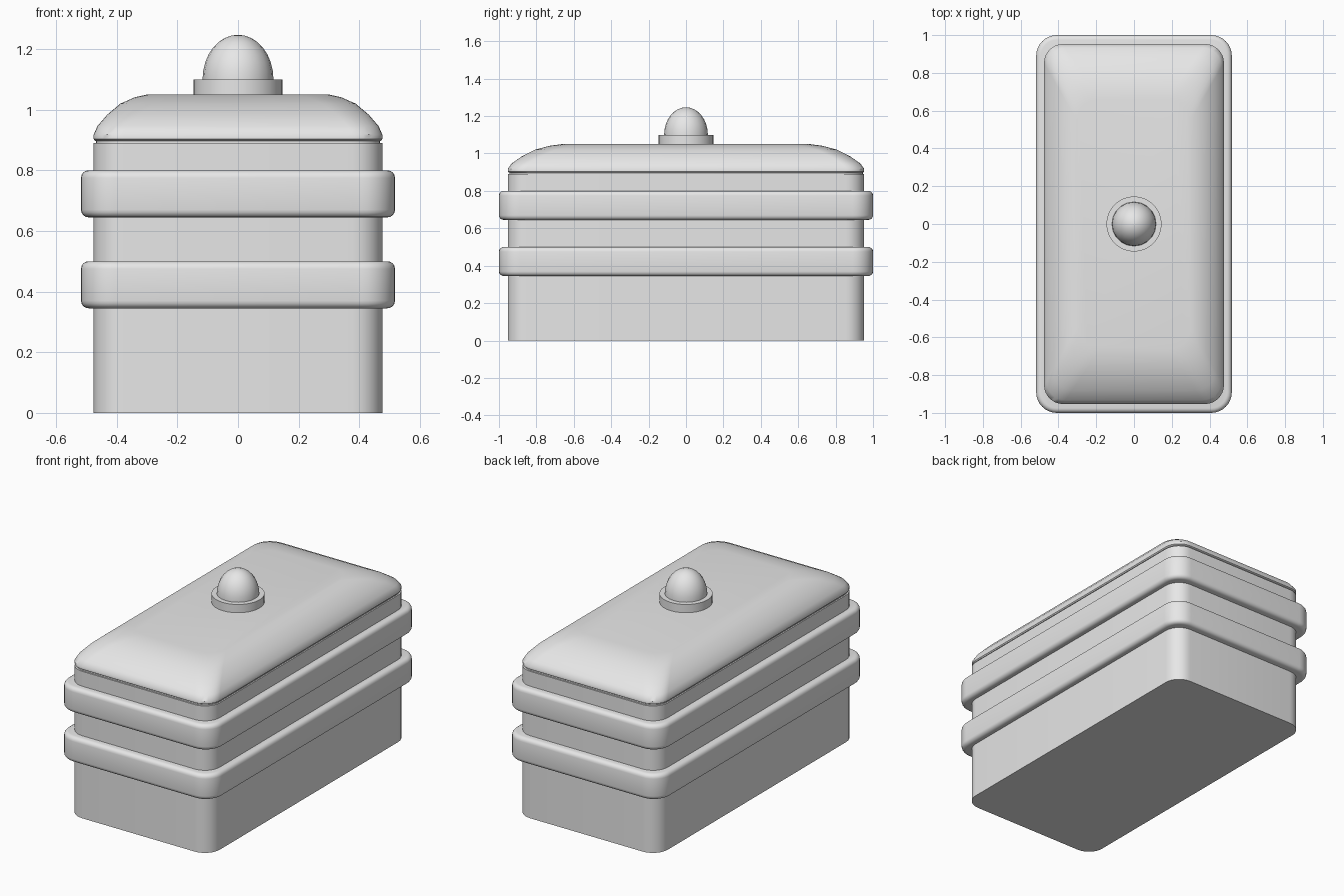
import bpy, bmesh, math
from math import sin, cos, pi

cube = bpy.data.objects.get("Cube")
if cube:
    bpy.data.objects.remove(cube, do_unlink=True)

grey = bpy.data.materials.new("plain grey")
grey.use_nodes = True
grey.diffuse_color = (0.8, 0.8, 0.8, 1)
grey.node_tree.nodes["Principled BSDF"].inputs["Base Color"].default_value = (0.8, 0.8, 0.8, 1)


def rounded_rect(hx, hy, r, z, seg=8):
    """Counter-clockwise outline of a rectangle with round corners."""
    points = []
    for quarter, (sx, sy) in enumerate([(1, 1), (-1, 1), (-1, -1), (1, -1)]):
        for i in range(seg + 1):
            a = (quarter + i / seg) * pi / 2
            points.append((sx * (hx - r) + r * cos(a), sy * (hy - r) + r * sin(a), z))
    return points


def circle(r, z, sides):
    return [(r * cos(2 * pi * i / sides), r * sin(2 * pi * i / sides), z) for i in range(sides)]


def loft(name, outlines, angle=40):
    """Skin a stack of outlines and cap both ends."""
    bm = bmesh.new()
    rings = [[bm.verts.new(p) for p in outline] for outline in outlines]
    n = len(rings[0])
    for low, high in zip(rings, rings[1:]):
        for i in range(n):
            j = (i + 1) % n
            bm.faces.new((low[i], low[j], high[j], high[i]))
    bm.faces.new(rings[0][::-1])
    bm.faces.new(rings[-1])
    mesh = bpy.data.meshes.new(name)
    bm.to_mesh(mesh)
    bm.free()
    mesh.materials.append(grey)
    obj = bpy.data.objects.new(name, mesh)
    bpy.context.collection.objects.link(obj)
    bpy.ops.object.select_all(action="DESELECT")
    obj.select_set(True)
    bpy.context.view_layer.objects.active = obj
    bpy.ops.object.shade_smooth_by_angle(angle=math.radians(angle))
    return obj


# Box body and the narrow neck under the lid
HX, HY, R = 0.476, 0.953, 0.1
loft("body", [rounded_rect(HX, HY, R, z) for z in (0, 0.89)])
loft("neck", [rounded_rect(HX - 0.008, HY - 0.008, R, z) for z in (0.88, 0.91)])

# Two soft-edged bands around the body
BEVEL = 0.025
for name, bottom, top in (("lower_band", 0.345, 0.5), ("upper_band", 0.645, 0.8)):
    steps = [i * pi / 8 for i in range(5)]
    section = [(BEVEL * (1 - sin(a)), bottom + BEVEL * (1 - cos(a))) for a in steps]
    section += [(BEVEL * (1 - cos(a)), top - BEVEL * (1 - sin(a))) for a in steps]
    loft(name, [rounded_rect(0.518 - d, 1 - d, 0.11 - d, z) for d, z in section])

# Domed lid: inset fraction and height of each outline
lid = [(0.03, 0.897), (0, 0.903), (0, 0.918), (0.07, 0.946), (0.25, 0.983),
       (0.5, 1.02), (0.77, 1.041), (1, 1.05)]
loft("lid", [rounded_rect(HX - 0.176 * u, HY - 0.29 * u, R + 0.02 * u, z) for u, z in lid])

# Round knob with its collar
loft("knob_collar", [circle(0.146, z, 32) for z in (1.04, 1.1)])
dome = [i * pi / 2 / 8 for i in range(8)] + [pi / 2 * 0.985]
loft("knob", [circle(0.117, 1.09, 20)] + [circle(0.117 * cos(a), 1.1 + 0.147 * sin(a), 20) for a in dome])
